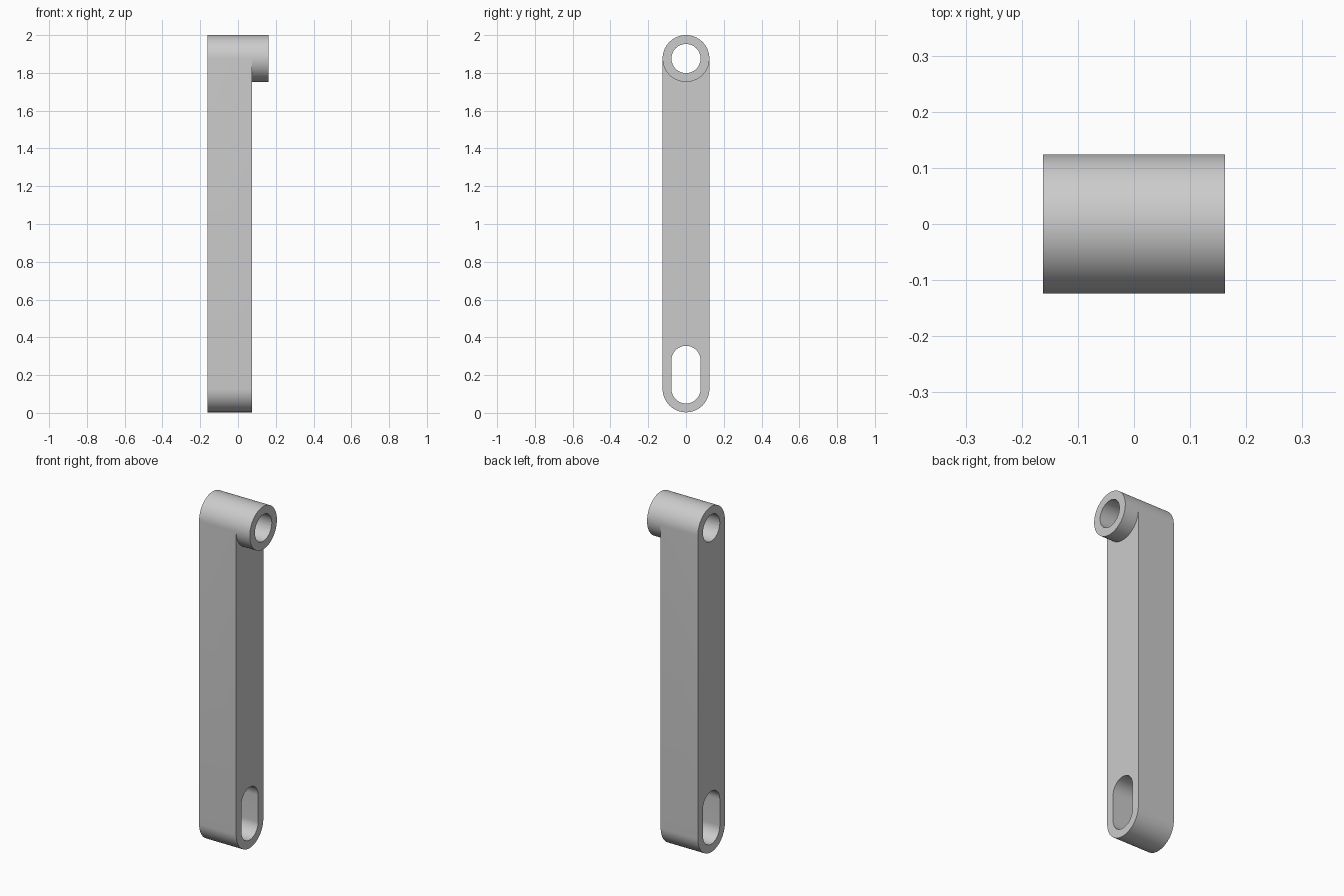
import bpy
import bmesh
from math import cos, sin, pi

cube = bpy.data.objects.get("Cube")
if cube:
    bpy.data.objects.remove(cube)

R_OUT, R_HOLE = 0.124, 0.077
Z_LOW, Z_SLOT, Z_TOP = 0.127, 0.278, 1.876
X_BACK, X_ARM, X_BOSS = -0.162, 0.075, 0.162
STEPS = 32


def arc(radius, z, start, end):
    """Points (y, z) along an arc, both ends included."""
    angles = [start + (end - start) * i / STEPS for i in range(STEPS + 1)]
    return [(radius * cos(a), z + radius * sin(a)) for a in angles]


def circle(radius, z):
    return arc(radius, z, 0, pi) + arc(radius, z, pi, 2 * pi)[1:-1]


def stadium(radius, z_low, z_high):
    return arc(radius, z_high, 0, pi) + arc(radius, z_low, pi, 2 * pi)


bm = bmesh.new()


def wall(points, x0, x1, closed=True):
    """Sweep an outline along x."""
    a, b = ([bm.verts.new((x, y, z)) for y, z in points] for x in (x0, x1))
    n = len(points)
    for i in range(n if closed else n - 1):
        j = (i + 1) % n
        bm.faces.new((a[i], a[j], b[j], b[i]))


def cap(loops, x):
    """Flat face at x, the first loop being the rim and the rest holes."""
    edges = []
    for points in loops:
        vs = [bm.verts.new((x, y, z)) for y, z in points]
        edges += [bm.edges.new((v, vs[i - 1])) for i, v in enumerate(vs)]
    bmesh.ops.triangle_fill(bm, use_beauty=True, use_dissolve=False, edges=edges)


outline = stadium(R_OUT, Z_LOW, Z_TOP)
slot = stadium(R_HOLE, Z_LOW, Z_SLOT)
bore = circle(R_HOLE, Z_TOP)
rim = circle(R_OUT, Z_TOP)
boss_underside = arc(R_OUT, Z_TOP, 2 * pi, pi)

# Arm: body, slot and flat sides
wall(outline, X_BACK, X_ARM)
wall(slot, X_BACK, X_ARM)
cap([outline, slot, bore], X_BACK)
cap([boss_underside + arc(R_OUT, Z_LOW, pi, 2 * pi), slot], X_ARM)

# Boss at the top with the bore running right through
wall(rim, X_ARM, X_BOSS)
wall(bore, X_BACK, X_BOSS)
cap([rim, bore], X_BOSS)

bmesh.ops.remove_doubles(bm, verts=bm.verts, dist=1e-5)
bmesh.ops.recalc_face_normals(bm, faces=bm.faces)
mesh = bpy.data.meshes.new("link_arm")
bm.to_mesh(mesh)
bm.free()

# Plain grey material
grey = bpy.data.materials.new("light grey")
grey.use_nodes = True
grey.diffuse_color = (0.6, 0.6, 0.6, 1)
grey.node_tree.nodes["Principled BSDF"].inputs["Base Color"].default_value = (0.6, 0.6, 0.6, 1)
mesh.materials.append(grey)

arm = bpy.data.objects.new("link_arm", mesh)
bpy.context.collection.objects.link(arm)
bpy.context.view_layer.objects.active = arm
arm.select_set(True)
bpy.ops.object.shade_smooth_by_angle(angle=pi / 6)
